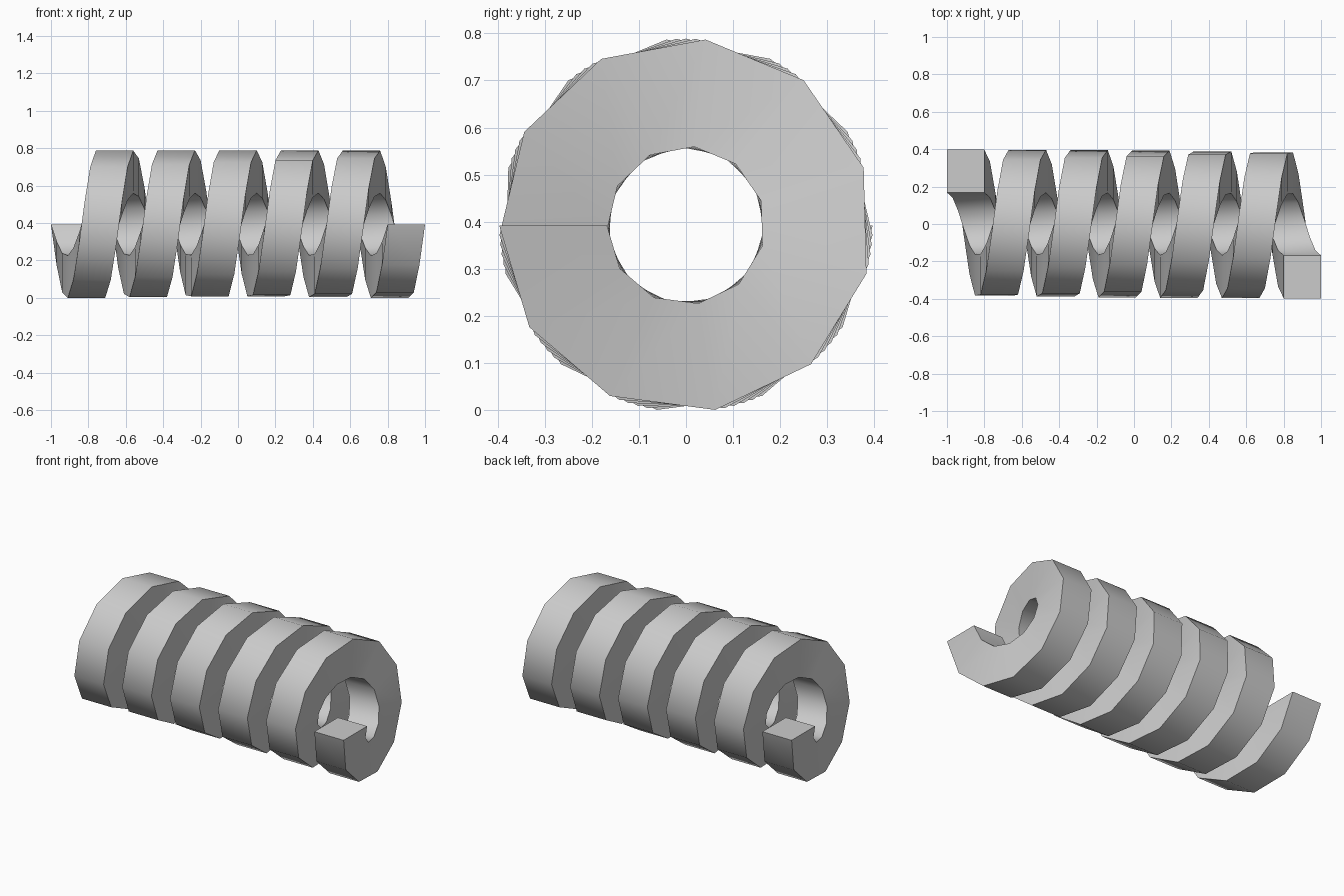
import bpy, bmesh
from math import radians, cos, sin

if "Cube" in bpy.data.objects:
    bpy.data.objects.remove(bpy.data.objects["Cube"])

R_OUT, R_IN, WIDTH = 0.397, 0.168, 0.2
STEPS, STEP_ANGLE = 60, radians(33)      # 5.5 turns in 33 degree steps
AXIS_Z = R_OUT * cos(radians(9))         # lowest corners rest on z = 0

bm = bmesh.new()


def ring(i):
    """Rectangular cross-section of the coil at step i."""
    a = i * STEP_ANGLE
    x = -1 + (2 - WIDTH) * i / STEPS
    corners = [(x, R_IN), (x + WIDTH, R_IN), (x + WIDTH, R_OUT), (x, R_OUT)]
    return [bm.verts.new((px, r * cos(a), AXIS_Z - r * sin(a))) for px, r in corners]


# Sweep the section along the helix and cap both ends
rings = [ring(i) for i in range(STEPS + 1)]
for a, b in zip(rings, rings[1:]):
    for k in range(4):
        n = (k + 1) % 4
        bm.faces.new((a[k], a[n], b[n], b[k]))
bm.faces.new(rings[0])
bm.faces.new(rings[-1])
bmesh.ops.recalc_face_normals(bm, faces=bm.faces)

mesh = bpy.data.meshes.new("coil_spring")
bm.to_mesh(mesh)
bm.free()
spring = bpy.data.objects.new("coil_spring", mesh)
bpy.context.collection.objects.link(spring)

# Smooth around the coil, sharp at the square corners
bpy.context.view_layer.objects.active = spring
spring.select_set(True)
bpy.ops.object.shade_smooth_by_angle(angle=radians(40))
